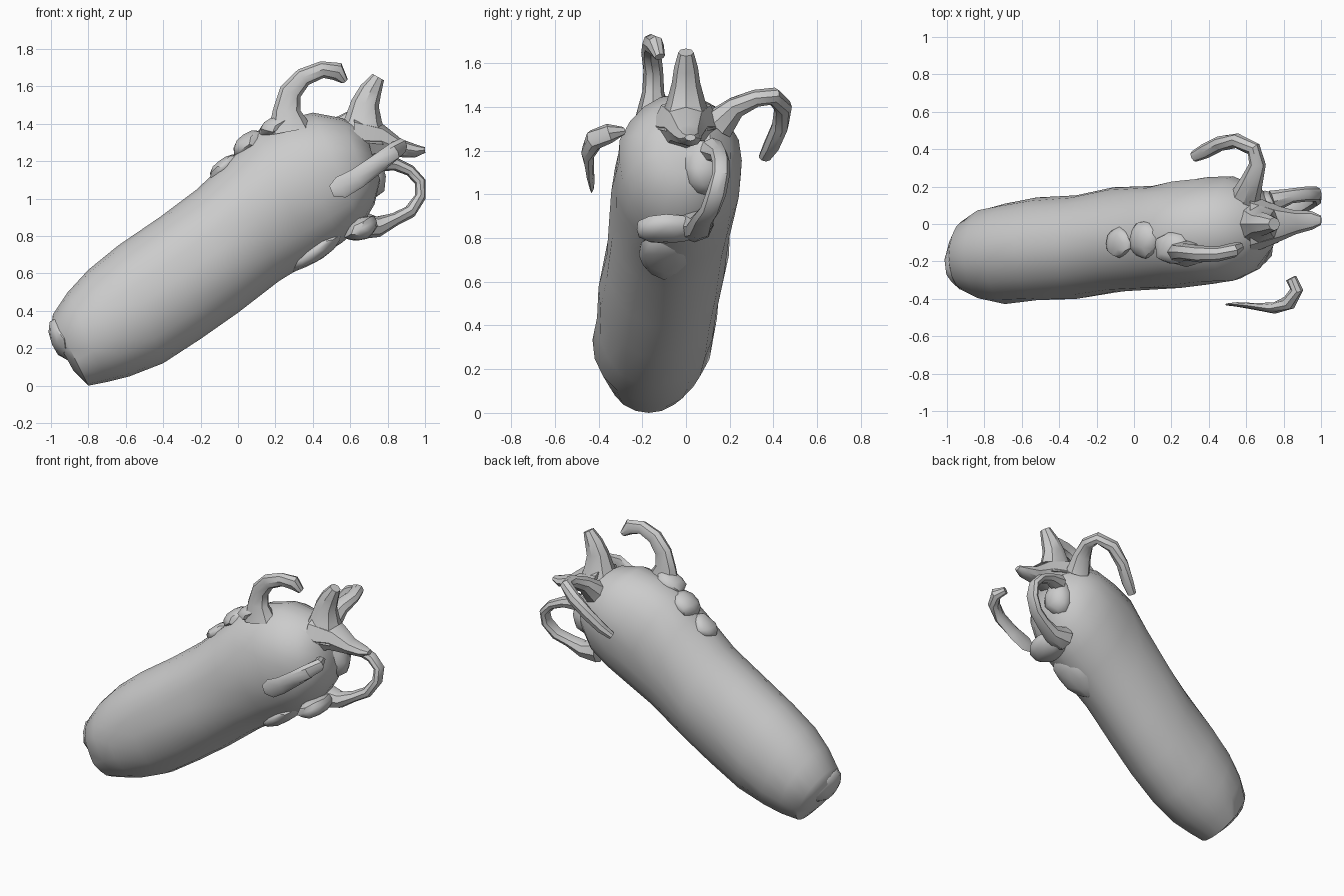
import bpy, bmesh, math, random
from mathutils import Vector

random.seed(4)


def loft(name, rings):
    """Skin a list of vertex rings and cap both ends."""
    bm = bmesh.new()
    vr = [[bm.verts.new(p) for p in r] for r in rings]
    n = len(vr[0])
    for a, b in zip(vr, vr[1:]):
        for i in range(n):
            j = (i + 1) % n
            bm.faces.new((a[i], a[j], b[j], b[i]))
    bm.faces.new(vr[0][::-1])
    bm.faces.new(vr[-1])
    bmesh.ops.recalc_face_normals(bm, faces=bm.faces)
    return finish(name, bm)


def finish(name, bm):
    me = bpy.data.meshes.new(name)
    bm.to_mesh(me)
    bm.free()
    ob = bpy.data.objects.new(name, me)
    bpy.context.collection.objects.link(ob)
    bpy.context.view_layer.objects.active = ob
    ob.select_set(True)
    bpy.ops.object.shade_smooth_by_angle(angle=math.radians(40))
    ob.select_set(False)
    return ob


def tube(name, stations, ref=(0, 1, 0), sides=8):
    """Tapered tentacle; station = x, y, z, radius along ref, radius across."""
    pts = [Vector(s[:3]) for s in stations]
    rings = []
    for i, s in enumerate(stations):
        t = (pts[min(i + 1, len(pts) - 1)] - pts[max(i - 1, 0)]).normalized()
        r = Vector(ref)
        u = (r - t * r.dot(t)).normalized()
        v = t.cross(u)
        ring = []
        for k in range(sides):
            a = math.tau * k / sides
            ring.append(pts[i] + u * math.cos(a) * s[3] + v * math.sin(a) * s[4])
        rings.append(ring)
    return loft(name, rings)


def lump(name, loc, size, tilt=0.0):
    """Irregular faceted lump, tilted about y."""
    bm = bmesh.new()
    bmesh.ops.create_icosphere(bm, subdivisions=2, radius=1)
    c, s = math.cos(tilt), math.sin(tilt)
    for v in bm.verts:
        k = random.uniform(0.9, 1.08)
        x, y, z = (v.co[i] * size[i] * k for i in range(3))
        v.co = Vector((x * c - z * s, y, x * s + z * c)) + Vector(loc)
    return finish(name, bm)


# Leaning body: lower x, z, upper x, z, centre y, half width
sections = [
    (-.88, .08, -1.0, .30, -.17, .12), (-.80, .00, -.99, .38, -.17, .19),
    (-.70, .02, -.91, .50, -.16, .24), (-.58, .05, -.80, .62, -.155, .27),
    (-.40, .12, -.64, .75, -.14, .275), (-.20, .25, -.42, .90, -.12, .28),
    (0, .39, -.22, 1.05, -.09, .28), (.22, .56, -.02, 1.24, -.07, .28),
    (.40, .67, .10, 1.36, -.05, .285), (.55, .76, .24, 1.42, -.04, .29),
    (.66, .85, .40, 1.46, -.03, .28), (.73, .97, .56, 1.43, -.02, .23),
    (.76, 1.10, .68, 1.36, -.01, .13)]
rings = []
for x0, z0, x1, z1, cy, w in sections:
    ring = []
    for k in range(20):
        a = math.tau * k / 20
        f = .5 - .5 * math.cos(a)
        j = random.uniform(-.008, .008)
        ring.append((x0 + (x1 - x0) * f, cy + (w + j) * math.sin(a), z0 + (z1 - z0) * f))
    rings.append(ring)
loft("body", rings)

# Curled tentacle on top of the head
tube("top_tentacle", [
    (.28, -.15, 1.36, .08, .12), (.26, -.15, 1.47, .05, .075), (.28, -.15, 1.57, .045, .06),
    (.35, -.16, 1.65, .045, .05), (.45, -.16, 1.69, .04, .045), (.53, -.14, 1.68, .04, .05),
    (.57, -.12, 1.63, .025, .02)])
# Upright horn
tube("horn", [
    (.66, 0, 1.30, .14, .16), (.67, 0, 1.42, .09, .10), (.68, 0, 1.51, .065, .075),
    (.71, 0, 1.58, .055, .06), (.75, 0, 1.65, .035, .035)])
# Forward spike
tube("snout_spike", [
    (.62, 0, 1.31, .16, .14), (.76, 0, 1.31, .10, .09), (.86, .01, 1.27, .065, .05),
    (.95, .02, 1.255, .05, .035), (1.0, .02, 1.26, .025, .015)])
# Hooked arm on the far side
tube("back_arm", [
    (.60, .15, 1.32, .08, .08), (.63, .23, 1.40, .05, .06), (.66, .32, 1.44, .04, .045),
    (.64, .40, 1.45, .04, .04), (.55, .445, 1.40, .045, .04), (.46, .43, 1.31, .04, .04),
    (.38, .39, 1.22, .035, .04), (.32, .36, 1.17, .025, .03)], ref=(0, 0, 1))
# Loose arm on the near side
tube("front_arm", [
    (.84, -.29, 1.29, .02, .03), (.87, -.35, 1.28, .045, .035), (.83, -.42, 1.25, .05, .04),
    (.75, -.45, 1.19, .05, .03), (.64, -.44, 1.11, .055, .018), (.55, -.43, 1.06, .06, .012),
    (.50, -.43, 1.04, .03, .006)], ref=(0, 0, 1))
# Looped feeler under the face
tube("loop_feeler", [
    (.64, .04, .86, .09, .08), (.75, .06, .85, .06, .055), (.84, .08, .89, .05, .035),
    (.92, .11, .93, .045, .035), (.975, .14, 1.01, .045, .03), (.975, .16, 1.09, .04, .03),
    (.92, .16, 1.15, .04, .03), (.84, .15, 1.185, .04, .035), (.74, .12, 1.20, .06, .06)])

# Lumps of the jaw, cheeks, back crest and tail end
lump("jaw", (.66, -.09, .84), (.10, .15, .06), .5)
lump("chin", (.42, -.1, .72), (.17, .12, .05), .6)
lump("cheek", (.70, .08, 1.12), (.09, .10, .14))
lump("crest", (.06, -.08, 1.29), (.10, .10, .06), .6)
lump("crest_rear", (-.08, -.10, 1.17), (.09, .08, .04), .7)
lump("crest_upper", (.20, -.13, 1.39), (.10, .09, .05), .5)
lump("tail_knob", (-.93, -.19, .25), (.07, .15, .13), .45)
